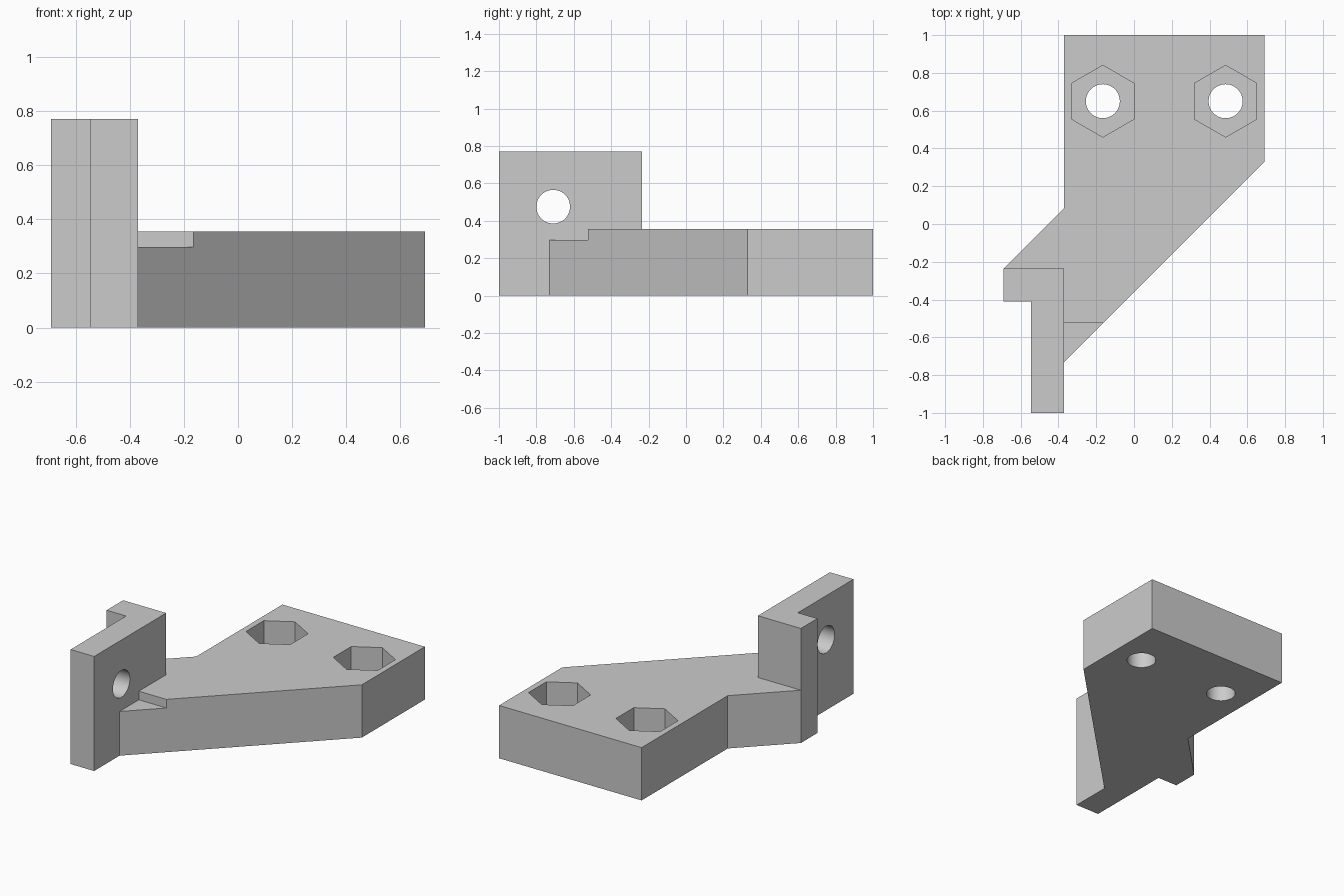
import bpy, bmesh, math
from mathutils import Matrix, Vector

if "Cube" in bpy.data.objects:
    bpy.data.objects.remove(bpy.data.objects["Cube"], do_unlink=True)

grey = bpy.data.materials.new("plain_grey")
grey.use_nodes = True
colour = (0.6, 0.6, 0.6, 1)
grey.diffuse_color = colour
grey.node_tree.nodes["Principled BSDF"].inputs["Base Color"].default_value = colour


def prism(name, outline, z0, z1):
    """Extrude a flat outline between two heights."""
    bm = bmesh.new()
    base = bm.faces.new([bm.verts.new((x, y, z0)) for x, y in outline])
    top = bmesh.ops.extrude_face_region(bm, geom=[base])["geom"]
    bmesh.ops.translate(bm, vec=(0, 0, z1 - z0),
                        verts=[v for v in top if isinstance(v, bmesh.types.BMVert)])
    bmesh.ops.recalc_face_normals(bm, faces=bm.faces)
    mesh = bpy.data.meshes.new(name)
    bm.to_mesh(mesh)
    bm.free()
    mesh.materials.append(grey)
    ob = bpy.data.objects.new(name, mesh)
    bpy.context.collection.objects.link(ob)
    return ob


def ring(cx, cy, radius, sides):
    """Regular polygon with a corner on the y axis."""
    angles = [math.pi / 2 + math.tau * i / sides for i in range(sides)]
    return [(cx + radius * math.cos(a), cy + radius * math.sin(a)) for a in angles]


def combine(target, other, operation):
    mod = target.modifiers.new(other.name, 'BOOLEAN')
    mod.operation = operation
    mod.solver = 'EXACT'
    mod.object = other
    bpy.context.view_layer.objects.active = target
    bpy.ops.object.modifier_apply(modifier=mod.name)
    bpy.data.objects.remove(other, do_unlink=True)


PLATE, POST, HOLE = 0.355, 0.77, 0.09

# Angled base plate, its inner end buried in the upright
bracket = prism("mounting_bracket", [
    (-0.37, 1), (0.69, 1), (0.69, 0.33), (-0.37, -0.73), (-0.45, -0.73),
    (-0.45, -0.3), (-0.65, -0.3), (-0.69, -0.235), (-0.37, 0.085)], 0, PLATE)

# Step at the pointed end of the plate
combine(bracket, prism("step_cutter", [
    (-0.5, -0.9), (0.1, -0.9), (0.1, -0.525), (-0.5, -0.525)], 0.297, 0.6), 'DIFFERENCE')

# L-shaped upright
combine(bracket, prism("upright", [
    (-0.69, -0.235), (-0.69, -0.41), (-0.545, -0.41), (-0.545, -1),
    (-0.37, -1), (-0.37, -0.235)], 0, POST), 'UNION')

# Bolt holes with hexagonal nut pockets
for x in (-0.165, 0.485):
    combine(bracket, prism("bolt_hole", ring(x, 0.65, HOLE, 48), -0.1, 0.5), 'DIFFERENCE')
    combine(bracket, prism("nut_pocket", ring(x, 0.65, 0.19, 6), PLATE - 0.18, 0.5), 'DIFFERENCE')

# Cross hole through the upright
cross = prism("cross_hole", ring(0, 0, HOLE, 48), -0.2, 0.2)
cross.data.transform(Matrix.Translation(Vector((-0.45, -0.71, 0.475)))
                     @ Matrix.Rotation(math.pi / 2, 4, 'Y'))
combine(bracket, cross, 'DIFFERENCE')

# Smooth hole walls, sharp edges elsewhere
bpy.ops.object.select_all(action='DESELECT')
bracket.select_set(True)
bpy.context.view_layer.objects.active = bracket
bpy.ops.object.shade_smooth_by_angle(angle=math.radians(30))
